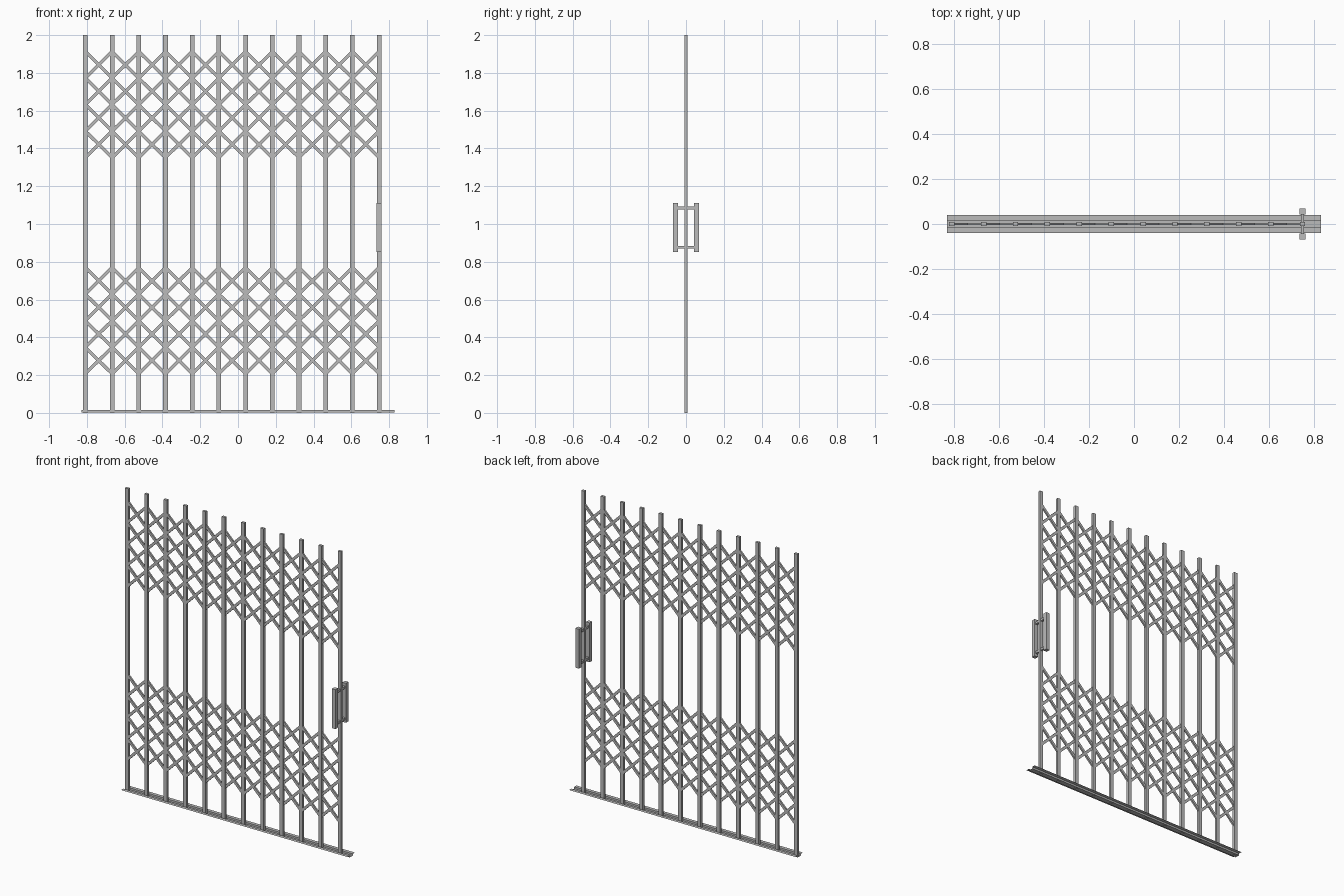
import bpy
import bmesh
import math
from mathutils import Matrix, Vector

cube = bpy.data.objects.get("Cube")
if cube:
    bpy.data.objects.remove(cube, do_unlink=True)

# Single painted steel material
steel = bpy.data.materials.new("grey steel")
steel.use_nodes = True
GREY = (0.5, 0.5, 0.5, 1.0)
steel.diffuse_color = GREY
steel.node_tree.nodes["Principled BSDF"].inputs["Base Color"].default_value = GREY

BARS = 12
X_FIRST, X_LAST = -0.808, 0.747
PITCH = (X_LAST - X_FIRST) / (BARS - 1)
ROW = 0.1405          # height of one lattice crossing
ROWS = 4


def add_box(bm, centre, size, angle=0.0):
    """Box turned about the y axis."""
    mat = (Matrix.Translation(Vector(centre))
           @ Matrix.Rotation(angle, 4, 'Y')
           @ Matrix.Diagonal((*size, 1.0)))
    bmesh.ops.create_cube(bm, size=1.0, matrix=mat)


def finish(bm, name):
    mesh = bpy.data.meshes.new(name)
    bm.to_mesh(mesh)
    bm.free()
    mesh.materials.append(steel)
    obj = bpy.data.objects.new(name, mesh)
    bpy.context.collection.objects.link(obj)


# Upright bars
for i in range(BARS):
    bm = bmesh.new()
    add_box(bm, (X_FIRST + i * PITCH, 0, 1.0), (0.024, 0.017, 2.0))
    finish(bm, f"upright_bar_{i + 1}")


# Folding lattice: a stack of crossed strips between each pair of bars
def lattice(name, z_mid):
    bm = bmesh.new()
    length = math.hypot(PITCH, ROW)
    tilt = math.atan2(ROW, PITCH)
    for i in range(BARS - 1):
        x = X_FIRST + (i + 0.5) * PITCH
        for r in range(ROWS):
            z = z_mid + (r - (ROWS - 1) / 2) * ROW
            for side in (-1, 1):
                add_box(bm, (x, 0, z), (length, 0.011, 0.017), side * tilt)
    finish(bm, name)


lattice("upper_lattice", 1.632)
lattice("lower_lattice", 0.488)

# Floor track: thin folded sheet, a channel with a flange on each side
profile = [(-0.039, 0.014), (-0.016, 0.014), (-0.016, 0.002),
           (0.016, 0.002), (0.016, 0.014), (0.039, 0.014)]
bm = bmesh.new()
rows = [[bm.verts.new((x, y, z)) for y, z in profile] for x in (-0.828, 0.828)]
for k in range(len(profile) - 1):
    bm.faces.new((rows[0][k], rows[1][k], rows[1][k + 1], rows[0][k + 1]))
finish(bm, "floor_track")

# Pull handles on both faces of the last bar
for side, label in ((-1, "front"), (1, "back")):
    bm = bmesh.new()
    add_box(bm, (X_LAST, side * 0.055, 0.982), (0.026, 0.027, 0.26))
    for z in (0.877, 1.085):
        add_box(bm, (X_LAST, side * 0.025, z), (0.015, 0.040, 0.015))
    finish(bm, f"{label}_handle")
